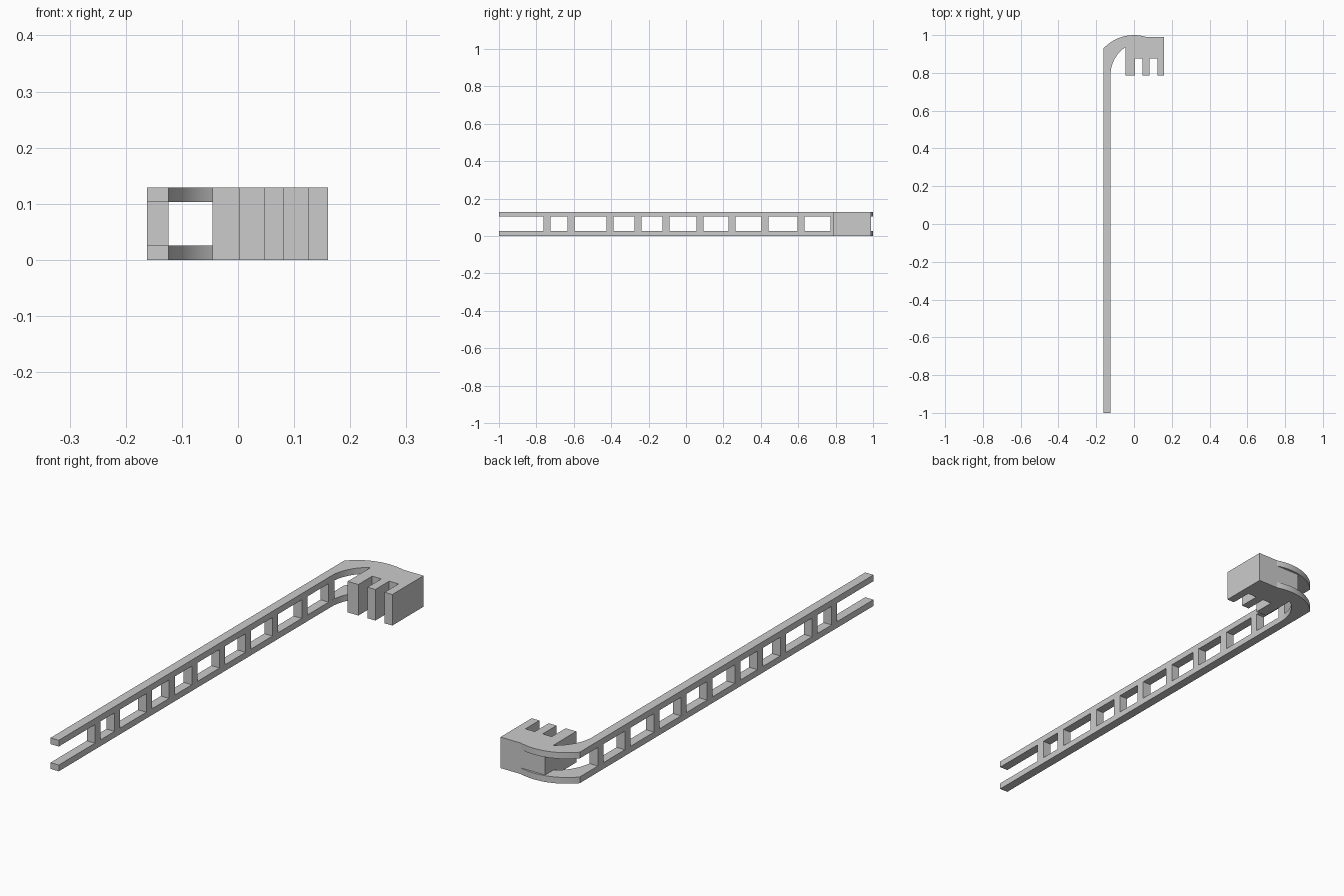
import bpy, bmesh
from math import acos, asin, atan2, cos, sin, pi

cube = bpy.data.objects.get("Cube")
if cube:
    bpy.data.objects.remove(cube, do_unlink=True)

grey = bpy.data.materials.new("light_grey")
grey.use_nodes = True
colour = (0.6, 0.6, 0.6, 1)
grey.diffuse_color = colour
grey.node_tree.nodes["Principled BSDF"].inputs["Base Color"].default_value = colour

HEIGHT, THICK = 0.129, 0.026       # overall height, plate thickness
RAIL_L, RAIL_R = -0.162, -0.124    # rail sides in x
BLOCK_L, BLOCK_R, FRONT, BACK = -0.045, 0.16, 0.785, 0.99


def extrude_profile(name, points, z0, z1):
    """Solid made by extruding a plan outline from z0 to z1."""
    bm = bmesh.new()
    face = bm.faces.new([bm.verts.new((x, y, z0)) for x, y in points])
    top = bmesh.ops.extrude_face_region(bm, geom=[face])["geom"]
    bmesh.ops.translate(bm, vec=(0, 0, z1 - z0),
                        verts=[v for v in top if isinstance(v, bmesh.types.BMVert)])
    bmesh.ops.recalc_face_normals(bm, faces=bm.faces)
    mesh = bpy.data.meshes.new(name)
    bm.to_mesh(mesh)
    bm.free()
    mesh.materials.append(grey)
    obj = bpy.data.objects.new(name, mesh)
    bpy.context.collection.objects.link(obj)
    bpy.ops.object.select_all(action='DESELECT')
    bpy.context.view_layer.objects.active = obj
    obj.select_set(True)
    bpy.ops.object.shade_smooth_by_angle(angle=pi / 6)
    return obj


def arc(cx, cy, r, a0, a1, n=20):
    return [(cx + r * cos(a0 + (a1 - a0) * i / n), cy + r * sin(a0 + (a1 - a0) * i / n))
            for i in range(n + 1)]


# Hooked rails: straight bar with a curved end that meets the block
inner_x, inner_r = 0.051, 0.175
inner = arc(inner_x, 0.79, inner_r, pi, acos((BLOCK_L - inner_x) / inner_r))
outer_y, outer_r = 0.78, 0.22
a_back = asin((BACK - outer_y) / outer_r)
a_side = acos(RAIL_L / outer_r)
outer = arc(0, outer_y, outer_r, a_back, a_side)
rail = [(RAIL_L, -1), (RAIL_R, -1)] + inner + [(BLOCK_L, BACK)] + outer
extrude_profile("lower_rail", rail, 0, THICK)
extrude_profile("upper_rail", rail, HEIGHT - THICK, HEIGHT)

# Rungs joining the two rails
for i, y in enumerate((-0.762, -0.634, -0.425, -0.275, -0.126,
                       0.056, 0.227, 0.404, 0.596, 0.773)):
    extrude_profile(f"rung_{i + 1}",
                    [(RAIL_L, y), (RAIL_R, y), (RAIL_R, y + 0.037), (RAIL_L, y + 0.037)],
                    THICK, HEIGHT - THICK)

# End block with three teeth
block = [(BLOCK_L, BACK), (BLOCK_L, FRONT)]
for x0, x1 in ((0.004, 0.046), (0.082, 0.125)):
    block += [(x0, FRONT), (x0, 0.876), (x1, 0.876), (x1, FRONT)]
block += [(BLOCK_R, FRONT), (BLOCK_R, BACK)]
extrude_profile("toothed_block", block, 0, HEIGHT)
